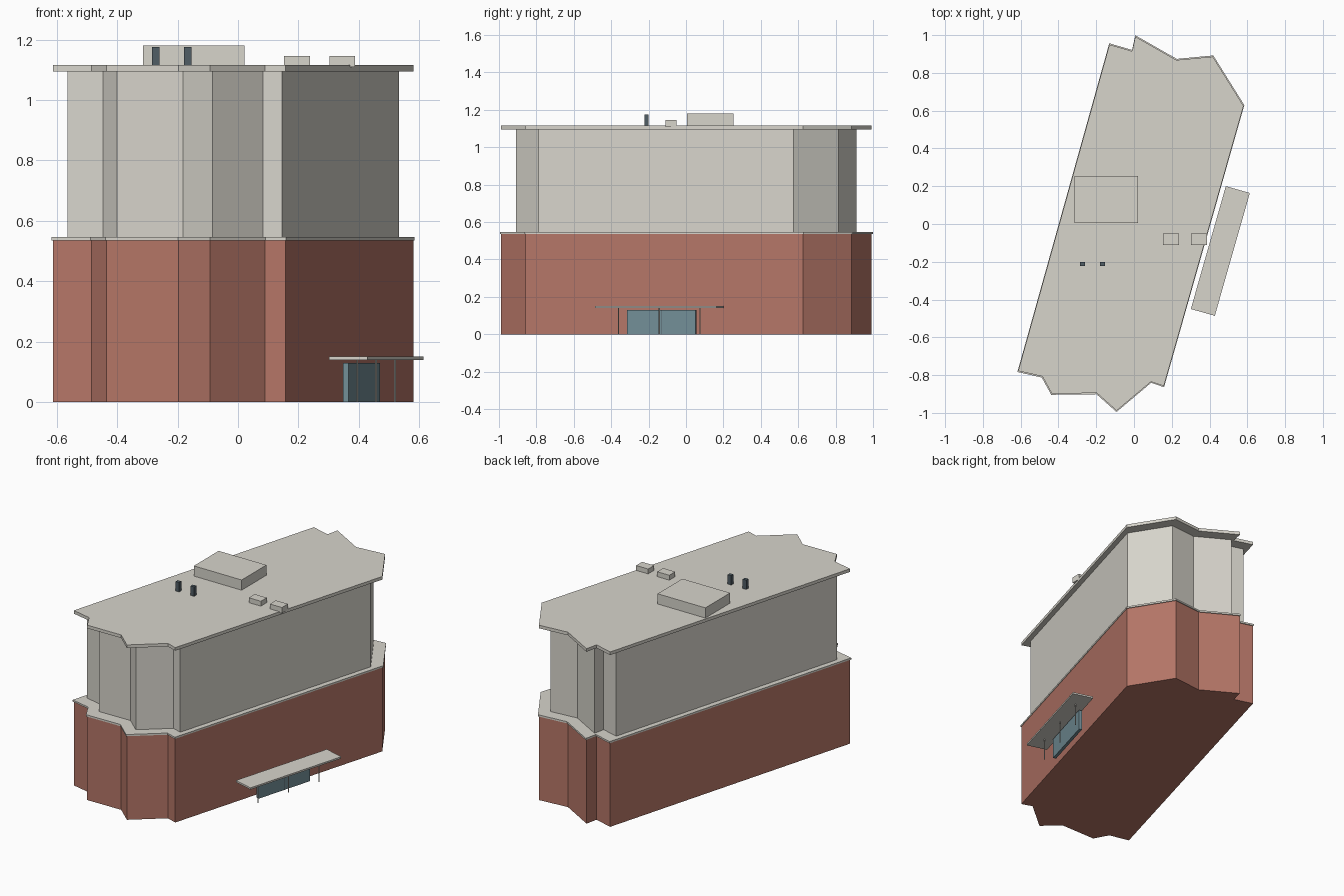
import bpy, bmesh, math
from mathutils import Vector, Matrix

if "Cube" in bpy.data.objects:
    bpy.data.objects.remove(bpy.data.objects["Cube"])


def material(name, rgb):
    m = bpy.data.materials.new(name)
    m.diffuse_color = (*rgb, 1)
    m.use_nodes = True
    m.node_tree.nodes["Principled BSDF"].inputs["Base Color"].default_value = m.diffuse_color
    return m


BRICK = material("brick", (0.46, 0.18, 0.135))
STONE = material("stone", (0.68, 0.66, 0.60))
GLASS = material("glass", (0.17, 0.27, 0.31))
METAL = material("dark_metal", (0.08, 0.11, 0.13))


def finish(bm, name, mat, matrix=Matrix()):
    bmesh.ops.recalc_face_normals(bm, faces=bm.faces)
    me = bpy.data.meshes.new(name)
    bm.to_mesh(me)
    bm.free()
    me.materials.append(mat)
    ob = bpy.data.objects.new(name, me)
    ob.matrix_world = matrix
    bpy.context.collection.objects.link(ob)
    return ob


def prism(name, outline, scale, z0, z1, mat):
    bm = bmesh.new()
    face = bm.faces.new([bm.verts.new((x * scale, y * scale, z0)) for x, y in outline])
    ext = bmesh.ops.extrude_face_region(bm, geom=[face], use_keep_orig=True)
    for v in ext["geom"]:
        if isinstance(v, bmesh.types.BMVert):
            v.co.z = z1
    return finish(bm, name, mat)


def box(name, lo, hi, mat, matrix=Matrix()):
    bm = bmesh.new()
    bmesh.ops.create_cube(bm, size=1)
    lo, hi = Vector(lo), Vector(hi)
    for v in bm.verts:
        v.co = (lo + hi) / 2 + v.co * (hi - lo)
    return finish(bm, name, mat, matrix)


# Footprint: two long straight walls with jagged ends
FOOTPRINT = [(-0.13, 0.95), (-0.01, 0.915), (0.007, 0.992), (0.225, 0.868),
             (0.417, 0.886), (0.58, 0.625), (0.158, -0.858), (0.09, -0.835),
             (-0.092, -0.988), (-0.197, -0.895), (-0.435, -0.898),
             (-0.485, -0.807), (-0.613, -0.778)]

# Main storeys, ledge and roof
prism("lower_storey", FOOTPRINT, 1.0, 0, 0.535, BRICK)
prism("ledge", FOOTPRINT, 1.007, 0.535, 0.546, STONE)
prism("upper_storey", FOOTPRINT, 0.92, 0.546, 1.095, STONE)
prism("roof_slab", FOOTPRINT, 1.0, 1.095, 1.115, STONE)

# Rooftop equipment
box("rooftop_house", (-0.315, 0.005, 1.115), (0.022, 0.255, 1.18), STONE)
for i, x in enumerate((0.153, 0.302)):
    box(f"air_unit_{i + 1}", (x, -0.11, 1.109), (x + 0.085, -0.05, 1.146), STONE)
for i, x in enumerate((-0.285, -0.179)):
    box(f"vent_stack_{i + 1}", (x, -0.222, 1.115), (x + 0.025, -0.2, 1.175), METAL)

# Entrance: local y runs along the right wall, local x points outward
entrance = Matrix.Translation((0.457, -0.143, 0)) @ Matrix.Rotation(-math.atan(0.285), 4, "Z")
box("entrance_canopy", (-0.066, -0.338, 0.14), (0.066, 0.338, 0.151), STONE, entrance)
for i, y in enumerate((-0.19, 0.001)):
    box(f"glass_door_{i + 1}", (-0.059, y, 0), (-0.04, y + 0.189, 0.13), GLASS, entrance)
box("door_mullion", (-0.058, -0.001, 0), (-0.041, 0.001, 0.13), METAL, entrance)
for i, y in enumerate((-0.227, 0, 0.227)):
    bm = bmesh.new()
    bmesh.ops.create_cone(bm, cap_ends=True, segments=8, radius1=0.003, radius2=0.003,
                          depth=0.14, matrix=Matrix.Translation((0, y, 0.07)))
    finish(bm, f"canopy_post_{i + 1}", STONE, entrance)
